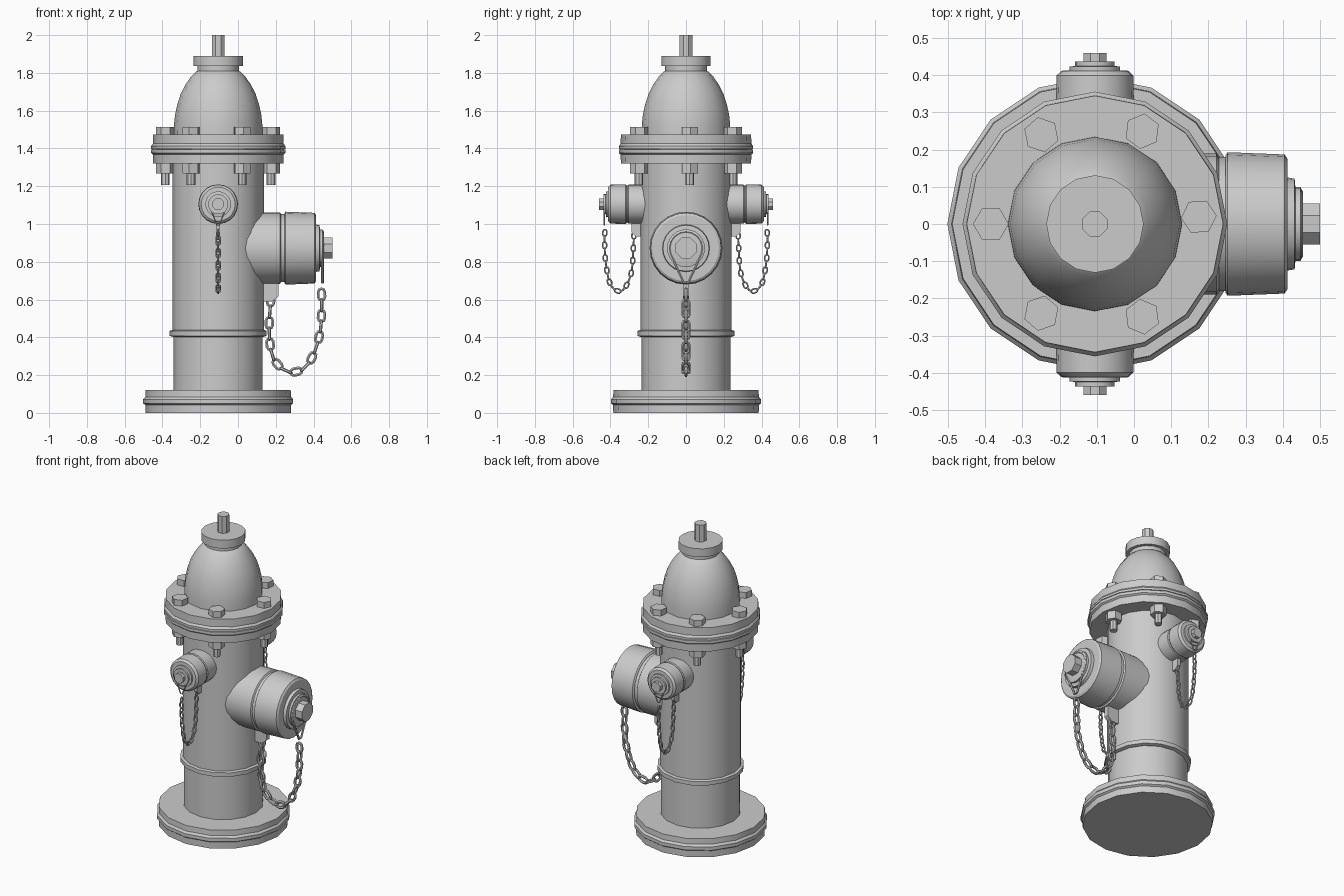
import bpy, bmesh, math
from mathutils import Vector, Matrix

if "Cube" in bpy.data.objects:
    bpy.data.objects.remove(bpy.data.objects["Cube"])

CX = -0.105  # x of the vertical axis
UP = Vector((0, 0, 1))


def finish(bm, name):
    bmesh.ops.recalc_face_normals(bm, faces=bm.faces)
    me = bpy.data.meshes.new(name)
    bm.to_mesh(me)
    bm.free()
    ob = bpy.data.objects.new(name, me)
    bpy.context.collection.objects.link(ob)
    return ob


def skin(bm, rings, closed=False):
    n = len(rings[0])
    last = len(rings) if closed else len(rings) - 1
    for i in range(last):
        a, b = rings[i], rings[(i + 1) % len(rings)]
        for j in range(n):
            k = (j + 1) % n
            bm.faces.new((a[j], a[k], b[k], b[j]))


def lathe(name, profile, origin, axis=UP, sides=16, turn=0.0):
    """Revolve (radius, height) points about an axis and cap the ends."""
    bm = bmesh.new()
    axis = Vector(axis)
    rot = Matrix() if axis == UP else axis.to_track_quat('Z', 'Y').to_matrix().to_4x4()
    m = Matrix.Translation(origin) @ rot
    rings = []
    for r, h in profile:
        ring = []
        for j in range(sides):
            a = turn + math.tau * j / sides
            ring.append(bm.verts.new(m @ Vector((r * math.cos(a), r * math.sin(a), h))))
        rings.append(ring)
    skin(bm, rings)
    bm.faces.new(rings[0])
    bm.faces.new(rings[-1])
    return finish(bm, name)


def wire_loop(bm, pts, normal, r, sides=6):
    """Closed wire along a planar loop of points."""
    rings = []
    for i, p in enumerate(pts):
        t = (pts[(i + 1) % len(pts)] - pts[i - 1]).normalized()
        side = normal.cross(t)
        rings.append([bm.verts.new(p + r * (math.cos(a) * normal + math.sin(a) * side))
                      for a in (math.tau * j / sides for j in range(sides))])
    skin(bm, rings, closed=True)


def resample(pts, step):
    """Smooth curve through the points, cut into equal steps."""
    fine = []
    p = [2 * pts[0] - pts[1]] + pts + [2 * pts[-1] - pts[-2]]
    for a, b, c, d in zip(p, p[1:], p[2:], p[3:]):
        for i in range(40):
            t = i / 40
            fine.append(0.5 * (2 * b + (c - a) * t + (2 * a - 5 * b + 4 * c - d) * t * t
                               + (3 * b - a - 3 * c + d) * t ** 3))
    fine.append(pts[-1])
    out = [fine[0]]
    for q in fine:
        if (q - out[-1]).length >= step:
            out.append(q)
    return out


def chain(name, path, origin, d, length, width, wire):
    """Hanging chain: path is (outward, z) in the plane of the outlet axis d."""
    bm = bmesh.new()
    pts = resample([Vector(origin) + d * u + UP * z for u, z in path], length - 2.6 * wire)
    plane_n = d.cross(UP)
    rad, half = width / 2 - wire, (length - width) / 2
    for i, (a, b) in enumerate(zip(pts, pts[1:])):
        t, c = (b - a).normalized(), (a + b) / 2
        s = plane_n if i % 2 else t.cross(plane_n)
        loop = []
        for k in range(10):
            ang = math.pi * (k % 5) / 4 + (math.pi if k > 4 else 0)
            off = half if k < 5 else -half
            loop.append(c + t * (math.sin(ang) * rad + off) + s * math.cos(ang) * rad)
        wire_loop(bm, loop, t.cross(s), wire)
    return finish(bm, name)


def hanger(name, centre, d, r, drop, wire):
    """Teardrop wire that loops round a cap nut and holds the chain."""
    bm = bmesh.new()
    s = d.cross(UP)
    pts = [centre + s * r * math.cos(a) + UP * r * math.sin(a)
           for a in (math.radians(-20 + 22 * k) for k in range(11))]
    pts += [centre - s * wire * 1.5 - UP * drop, centre + s * wire * 1.5 - UP * drop]
    wire_loop(bm, pts, d, wire)
    return finish(bm, name)


def tab(name, lo, hi, origin, d, half):
    """Bracket plate under an outlet, corners given as (outward, z)."""
    bm = bmesh.new()
    s = d.cross(UP)
    (u0, z0), (u1, z1) = lo, hi
    outline = [(u0, z0), (u1 - 0.3 * (u1 - u0), z0), (u1, z0 + 0.25 * (z1 - z0)), (u1, z1), (u0, z1)]
    rings = [[bm.verts.new(Vector(origin) + d * u + UP * z + s * k) for u, z in outline]
             for k in (-half, half)]
    skin(bm, rings)
    bm.faces.new(rings[0])
    bm.faces.new(rings[1])
    return finish(bm, name)


# base, barrel and flanges
axis0 = (CX, 0, 0)
lathe("base_flange", [(.385, 0), (.386, .042), (.397, .05), (.397, .072), (.386, .085), (.384, .12)], axis0)
lathe("lower_barrel", [(.236, .10), (.236, .42)], axis0)
lathe("barrel_ring", [(.24, .402), (.257, .408), (.257, .434), (.24, .44)], axis0)
lathe("upper_barrel", [(.242, .42), (.242, 1.34)], axis0)
lathe("lower_flange", [(.345, 1.32), (.346, 1.368), (.356, 1.376), (.356, 1.394), (.34, 1.398)], axis0)
lathe("upper_flange", [(.34, 1.394), (.356, 1.398), (.356, 1.412), (.346, 1.425), (.345, 1.475)], axis0)

# bonnet, collar and operating stem
lathe("bonnet", [(.235, 1.46), (.234, 1.525), (.228, 1.58), (.216, 1.635), (.198, 1.69),
                 (.172, 1.74), (.144, 1.78), (.116, 1.808), (.11, 1.81), (.11, 1.84)], axis0)
lathe("bonnet_collar", [(.131, 1.836), (.131, 1.89)], axis0)
lathe("operating_stem", [(.036, 1.88), (.036, 2.0)], axis0, sides=8, turn=math.pi / 8)

# flange bolts with nuts and stud ends below
for i, deg in enumerate((4, 63, 121, 180, 239, 297)):
    a = math.radians(deg)
    o = (CX + .28 * math.cos(a), .28 * math.sin(a), 0)
    t = a + i * 0.35
    lathe(f"bolt_head_{i}", [(.048, 1.47), (.048, 1.513)], o, sides=6, turn=t)
    lathe(f"bolt_nut_{i}", [(.048, 1.268), (.048, 1.325)], o, sides=6, turn=t)
    lathe(f"bolt_stud_{i}", [(.023, 1.207), (.023, 1.28)], o, sides=8)

# large outlet on the right
X = Vector((1, 0, 0))
o = Vector((0, 0, .872))
lathe("large_nozzle", [(.189, -.05), (.189, .222), (.18, .228), (.18, .26)], o, X, 24)
lathe("large_cap", [(.184, .246), (.193, .252), (.187, .405), (.175, .413), (.125, .413), (.122, .432),
                    (.10, .434), (.10, .448), (.082, .452)], o, X, 24)
lathe("large_cap_nut", [(.06, .44), (.06, .5)], o, X, 8, math.pi / 8)
hanger("large_chain_hanger", Vector((.447, 0, .872)), X, .088, .185, .007)
tab("large_chain_tab", (.10, .59), (.215, .70), (0, 0, 0), X, .016)
chain("large_chain", [(.175, .625), (.165, .43), (.19, .28), (.28, .212), (.37, .255),
                      (.43, .40), (.443, .55), (.44, .70)], (0, 0, 0), X, .078, .052, .0085)

# two small outlets, front and back
for side, sy in (("front", -1), ("back", 1)):
    Y = Vector((0, sy, 0))
    o = Vector((CX, 0, 1.105))
    lathe(f"small_nozzle_{side}", [(.103, .1), (.103, .305), (.098, .31), (.098, .33)], o, Y, 20)
    lathe(f"small_cap_{side}", [(.10, .315), (.105, .32), (.103, .40), (.09, .412), (.068, .413),
                                (.068, .423), (.053, .425), (.053, .437)], o, Y, 20)
    lathe(f"small_cap_nut_{side}", [(.033, .43), (.033, .46)], o, Y, 8, math.pi / 8)
    hanger(f"small_chain_hanger_{side}", o + Y * .432, Y, .047, .11, .004)
    tab(f"small_chain_tab_{side}", (.22, .935), (.288, 1.02), axis0, Y, .011)
    chain(f"small_chain_{side}", [(.275, .955), (.28, .85), (.292, .73), (.34, .643), (.395, .67),
                                  (.42, .76), (.431, .88), (.428, 1.0)], axis0, Y, .045, .031, .005)

# smooth shading with sharp edges kept
bpy.ops.object.select_all(action='SELECT')
bpy.context.view_layer.objects.active = bpy.data.objects["bonnet"]
bpy.ops.object.shade_smooth_by_angle(angle=math.radians(30))
